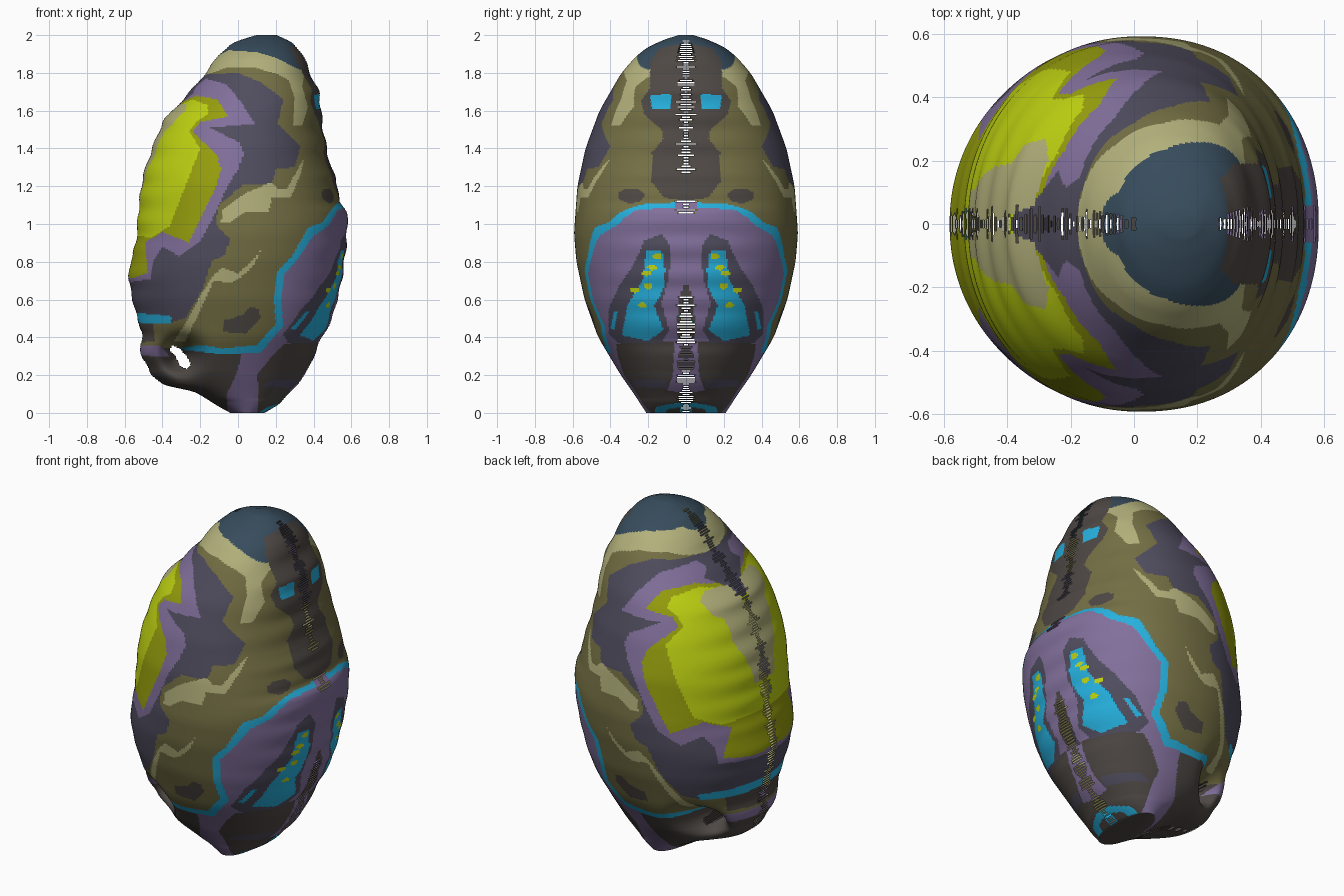
import bpy, bmesh, math, random
from mathutils import Vector

random.seed(4)
if "Cube" in bpy.data.objects:
    bpy.data.objects.remove(bpy.data.objects["Cube"], do_unlink=True)

ROWS, COLUMNS = 300, 320
HALF = COLUMNS // 2

# Flat colours
PALETTE = {
    "olive": (.175, .16, .058),
    "slate": (.08, .073, .112),
    "lavender": (.223, .162, .332),
    "lime": (.527, .658, .006),
    "dark_lime": (.314, .352, .004),
    "khaki": (.45, .44, .2),
    "teal": (.038, .072, .107),
    "cyan": (.019, .434, .73),
    "charcoal": (.076, .065, .058),
}
COLOUR_NAMES = list(PALETTE)


def make_material(name, colour):
    material = bpy.data.materials.new(name)
    material.use_nodes = True
    rgba = (*colour, 1)
    material.diffuse_color = rgba
    shader = material.node_tree.nodes["Principled BSDF"]
    shader.inputs["Base Color"].default_value = rgba
    shader.inputs["Roughness"].default_value = .6
    return material


# Profiles as (height, offset) pairs
left_profile = [(0, -.04), (.07, -.16), (.12, -.25), (.14, -.38), (.2, -.46), (.3, -.51),
                (.36, -.52), (.42, -.505), (.5, -.535), (.7, -.58), (.8, -.57), (.9, -.54),
                (1.1, -.525), (1.25, -.505), (1.4, -.455), (1.55, -.395), (1.66, -.29),
                (1.8, -.17), (1.9, -.1), (1.96, -.03), (2, .1)]
right_profile = [(0, .14), (.05, .22), (.13, .3), (.25, .385), (.35, .42), (.5, .5),
                 (.7, .55), (.9, .575), (1.07, .58), (1.12, .535), (1.25, .52), (1.3, .49),
                 (1.5, .45), (1.7, .43), (1.8, .38), (1.9, .345), (1.96, .29), (2, .2)]
depth_profile = [(0, .21), (.1, .275), (.2, .345), (.4, .465), (.6, .537), (.8, .58),
                 (.95, .593), (1.2, .575), (1.4, .532), (1.6, .458), (1.8, .342),
                 (1.9, .254), (1.96, .165), (2, .04)]


def sample(profile, height):
    for (low, a), (high, b) in zip(profile, profile[1:]):
        if height <= high:
            return a + (b - a) * max(0, height - low) / (high - low)
    return profile[-1][1]


def smooth_sample(profile, height, reach):
    reach = min(reach, height, max(0, 2 - height))
    offsets = [reach * k / 4 for k in range(-4, 5)]
    return sum(sample(profile, height + o) for o in offsets) / len(offsets)


class Patch:
    """A painted outline in hundredths of a unit."""

    def __init__(self, colour, points):
        self.index = COLOUR_NAMES.index(colour)
        self.points = [(u / 100, v / 100) for u, v in points]

    def contains(self, u, v):
        inside = False
        previous = self.points[-1]
        for point in self.points:
            if (point[1] > v) != (previous[1] > v):
                slope = (previous[0] - point[0]) / (previous[1] - point[1])
                if u < point[0] + slope * (v - point[1]):
                    inside = not inside
            previous = point
        return inside


side_patches, end_patches, saddle_patches = [], [], []


def paint_side(colour, *points):
    side_patches.append(Patch(colour, points))


def paint_end(colour, *points):
    end_patches.append(Patch(colour, points))


def paint_saddle(colour, *points):
    saddle_patches.append(Patch(colour, points))


def oval(u, v, width, height):
    angles = [math.tau * k / 12 for k in range(12)]
    return [(u + width * math.cos(a), v + height * math.sin(a)) for a in angles]


# Crown and its pale band
paint_side("khaki", (-25, 177), (-17, 179), (-5, 183), (8, 183), (22, 179), (27, 176), (30, 166),
           (29, 152), (34, 152), (37, 162), (34, 173), (36, 184), (30, 195), (-25, 195))
paint_side("teal", (-20, 184), (-5, 192), (10, 191), (20, 188), (32, 182), (45, 178), (45, 210), (-20, 210))
# Dark back, zigzag border and bright saddle
paint_side("slate", (-30, 175), (-17, 179), (0, 180), (12, 175), (24, 166), (21, 153), (33, 141),
           (30, 130), (20, 129), (18, 121), (3, 121), (-10, 110), (-12, 100), (-4, 92), (-7, 84),
           (-14, 80), (-19, 65), (-28, 50), (-35, 48), (-52, 52), (-65, 55), (-65, 150))
paint_side("lavender", (-35, 160), (-27, 169), (-17, 177), (-6, 174), (2, 164), (9, 153), (-3, 152),
           (-15, 151), (1, 143), (3, 137), (0, 129), (-6, 119), (-13, 104), (-20, 91), (-31, 83),
           (-40, 88), (-45, 80), (-46, 71), (-65, 68), (-65, 150))
paint_side("dark_lime", (-38, 161), (-22, 168), (-11, 166), (-5, 157), (-20, 154), (-24, 149),
           (-11, 136), (-9, 129), (-12, 119), (-26, 90), (-40, 96), (-49, 90), (-48, 74),
           (-57, 71), (-65, 80), (-65, 150))
paint_side("lime", (-38, 160), (-24, 166), (-16, 163), (-16, 158), (-22, 154), (-26, 149), (-20, 140),
           (-24, 130), (-31, 112), (-36, 99), (-46, 93), (-65, 95), (-65, 150))
# Seam of the saddle
paint_saddle("slate", (-1, 174), (12, 173), (17, 169), (9, 164), (5, 158), (-1, 156))
paint_saddle("khaki", (6, 163), (20, 164), (27, 160), (25, 153), (19, 149), (18, 136), (11, 120),
             (9, 110), (-1, 110), (-1, 148))
# Pale squiggles and dark spots on the flank
paint_side("khaki", (-9, 101), (-8, 108), (4, 116), (10, 119), (17, 122), (21, 119), (26, 119),
           (35, 135), (33, 126), (28, 114), (18, 114), (16, 106), (4, 106), (-4, 101))
paint_side("khaki", (12, 86), (7, 80), (0, 74), (-9, 77), (-15, 70), (-20, 62), (-28, 47),
           (-34, 38), (-28, 38), (-22, 50), (-13, 70), (-3, 69), (3, 73), (9, 79))
paint_side("charcoal", (-8, 43), (-7, 49), (3, 52), (6, 56), (11, 55), (12, 50), (4, 42))
paint_end("charcoal", *oval(29, 115, 7, 4))
# Lower belly with bright edging
paint_side("cyan", (-70, 34), (-32, 34), (-20, 36), (-8, 34), (10, 36), (20, 47), (19, 60), (21, 75),
           (28, 82), (37, 98), (45, 101), (52, 111), (70, 114), (70, -5), (-70, -5))
paint_side("lavender", (-70, 32), (-20, 32), (-8, 31), (12, 32), (24, 46), (23, 58), (25, 74),
           (32, 82), (40, 94), (48, 99), (53, 108), (70, 110), (70, -5), (-70, -5))
paint_side("charcoal", (-70, 36), (-34, 34), (-8, 31), (2, 31), (-1, 20), (-6, 10), (-5, -5), (-70, -5))
paint_side("charcoal", (10, -5), (11, 12), (10, 20), (18, 30), (24, 36), (34, 38), (70, 38), (70, -5))
# Tail markings
paint_side("lavender", (-53, 36), (-42, 36), (-36, 30), (-45, 30), (-53, 31))
paint_side("charcoal", (-60, 49), (-45, 47), (-44, 38), (-60, 36))
paint_side("cyan", (-65, 54), (-42, 52), (-35, 51), (-36, 47), (-45, 47), (-65, 49))
# Upper end stripe with windows
paint_end("charcoal", (-1, 196), (14, 193), (19, 186), (19, 172), (24, 165), (22, 158), (13, 150),
          (12, 145), (18, 138), (18, 122), (12, 114), (-1, 112))
paint_end("cyan", (8, 161), (18, 161), (19, 168), (8, 169))
paint_end("lavender", (-1, 112), (5, 112), (7, 106), (-1, 106))
# Large eye-like markings
paint_end("slate", (8, 88), (13, 95), (22, 91), (28, 78), (35, 68), (41, 55), (41, 42), (36, 37),
          (13, 37), (9, 44), (13, 58), (9, 72))
paint_end("cyan", (13, 86), (21, 86), (23, 70), (31, 57), (34, 41), (20, 38), (12, 44), (17, 57),
          (12, 65), (11, 76))
paint_end("cyan", (36, 54), (38, 54), (40, 45), (38, 44))
for u, v in ((15, 83), (18, 77), (21, 74), (20, 67), (27, 65), (23, 57)):
    paint_end("lime", *oval(u, v, 2.5, 1.5))
# Foot and seam markings
paint_end("slate", (10, 13), (28, 14), (28, 18), (10, 18))
paint_end("lavender", (-1, 40), (6, 38), (7, 20), (10, 12), (-1, 10))
paint_end("charcoal", (-1, 72), (4, 60), (5, 40), (-1, 38))
paint_end("cyan", (-1, 6), (7, 5), (16, 3), (17, -1), (-1, -1))
paint_end("charcoal", (3, 3), (10, 2), (11, -1), (3, -1))

tail_hole = Patch("charcoal", [(-36, 33), (-35, 36), (-31, 34), (-27, 30), (-25, 26), (-27, 23),
                               (-31, 25), (-33, 30)])
hole_centre = Vector((-.31, .295))


def ring(height):
    """One closed cross-section, rippled at the seam and pinched at the tail hole."""
    wobble = .004 * math.sin(height * 45)
    left = smooth_sample(left_profile, height, .08)
    right = smooth_sample(right_profile, height, .08)
    left_ripple = smooth_sample(left_profile, height, .015) - left - wobble
    right_ripple = smooth_sample(right_profile, height, .015) - right + wobble
    depth = smooth_sample(depth_profile, height, .03)
    for j in range(COLUMNS):
        angle = math.tau * j / COLUMNS
        across, outward = math.cos(angle), math.sin(angle)
        # The +x side is a little fuller than an ellipse
        fullness, ripple = (2 / 2.2, right_ripple) if across > 0 else (2 / 2.08, left_ripple)
        across = math.copysign(abs(across) ** fullness, across)
        outward = math.copysign(abs(outward) ** fullness, outward)
        x = (left + right) / 2 + (right - left) / 2 * across + ripple * across ** 4
        distance = (Vector((x, height)) - hole_centre).length
        pinch = 1 - .85 * math.exp(-(distance / .085) ** 2)
        # The seam columns stay exactly on the mirror plane
        y = depth * outward * pinch if j % HALF else 0
        yield Vector((x, y, height))


def colour_at(centre, at_end):
    chosen = 0
    for patch in side_patches:
        if patch.contains(centre.x, centre.z):
            chosen = patch.index
    for patch in end_patches if at_end else saddle_patches:
        if patch.contains(abs(centre.y), centre.z):
            chosen = patch.index
    return chosen


def seam_is_closed(z, at_end):
    return z > 1.97 or (at_end and (.62 < z < 1.05 or 1.13 < z < 1.27))


# Shell with rows closer together at the ends
mesh = bmesh.new()
rows = []
for i in range(ROWS + 1):
    t = i / ROWS
    height = 1.4 * t + .3 * (1 - math.cos(math.pi * t))
    rows.append([mesh.verts.new(p) for p in ring(height)])

hole_cells = set()
for i in range(ROWS):
    slit = random.uniform(.01, .055) if i % 2 else 0
    for j in range(HALF):
        corners = [rows[i][j], rows[i][j + 1], rows[i + 1][j + 1], rows[i + 1][j]]
        centre = sum((c.co for c in corners), Vector()) / 4
        at_end = j < HALF // 2
        if tail_hole.contains(centre.x, centre.z):
            hole_cells.add((i, j))
            continue
        near_seam = min(j, HALF - j) < 8
        if near_seam and centre.y < slit and not seam_is_closed(centre.z, at_end):
            continue
        index = colour_at(centre, at_end)
        mirrored = [rows[a][-b % COLUMNS] for a, b in ((i, j), (i + 1, j), (i + 1, j + 1), (i, j + 1))]
        for loop in (corners, mirrored):
            mesh.faces.new(loop).material_index = index

# Walls of the tail hole join both flanks
for i, j in hole_cells:
    borders = [((i - 1, j), (i, j), (i, j + 1)), ((i + 1, j), (i + 1, j + 1), (i + 1, j)),
               ((i, j - 1), (i + 1, j), (i, j)), ((i, j + 1), (i, j + 1), (i + 1, j + 1))]
    for neighbour, a, b in borders:
        if neighbour not in hole_cells:
            near = [rows[r][c] for r, c in (b, a)]
            far = [rows[r][-c % COLUMNS] for r, c in (a, b)]
            mesh.faces.new(near + far).material_index = COLOUR_NAMES.index("charcoal")

# Flat foot and crown caps
mesh.faces.new(rows[0][::-1]).material_index = COLOUR_NAMES.index("charcoal")
mesh.faces.new(rows[-1]).material_index = COLOUR_NAMES.index("teal")

data = bpy.data.meshes.new("patterned_shell")
mesh.to_mesh(data)
mesh.free()
for name, colour in PALETTE.items():
    data.materials.append(make_material(name, colour))
shell = bpy.data.objects.new("patterned_shell", data)
bpy.context.collection.objects.link(shell)
bpy.context.view_layer.objects.active = shell
shell.select_set(True)
bpy.ops.object.shade_smooth_by_angle(angle=math.radians(50))
